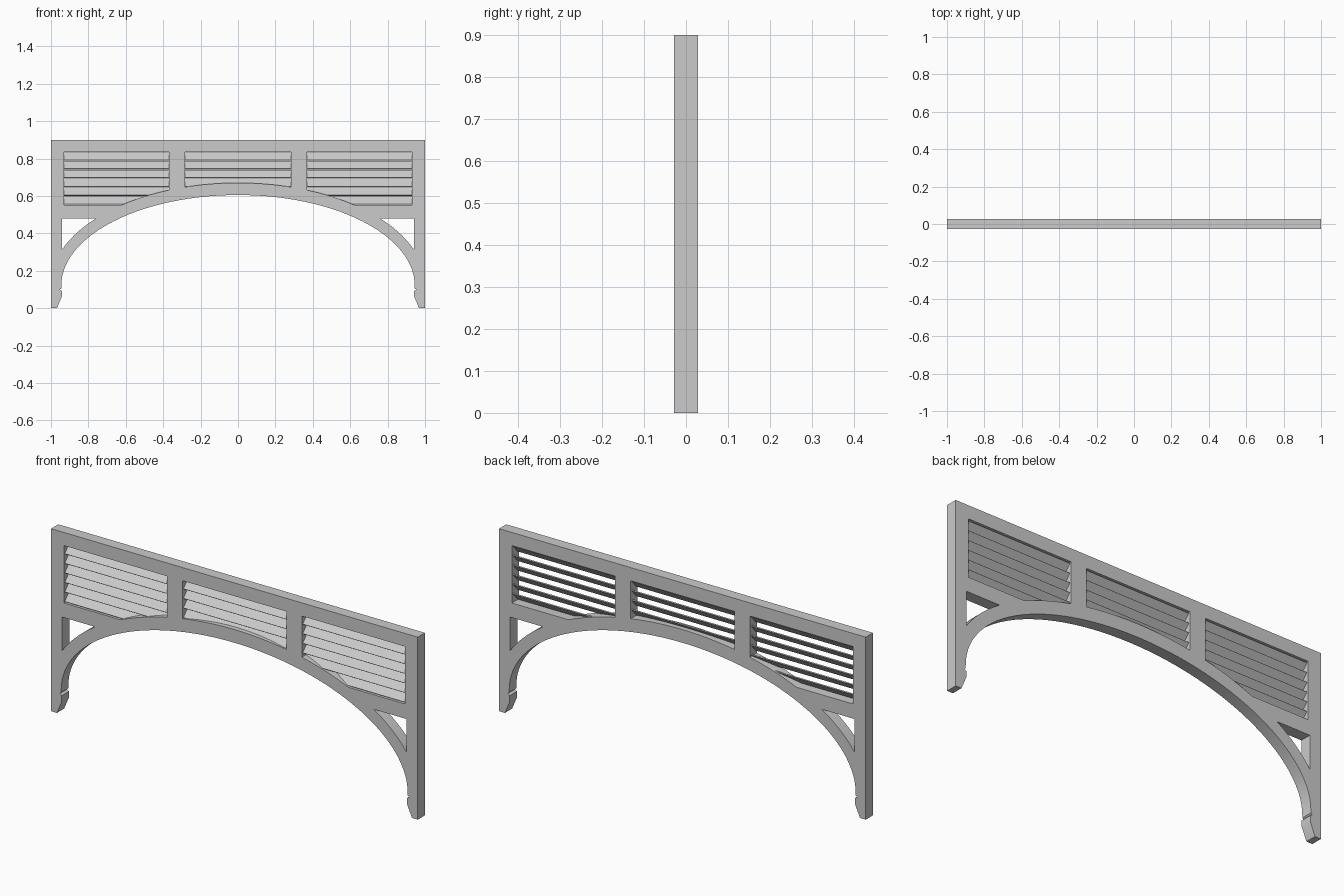
import bpy, bmesh, math

if "Cube" in bpy.data.objects:
    bpy.data.objects.remove(bpy.data.objects["Cube"])

DEPTH = 0.056
CZ = 0.12                      # centre height of both arch ellipses
IN_A, IN_B = 0.945, 0.485      # underside of arch
OUT_A, OUT_B = 1.005, 0.55     # upper edge of arch


def out_z(x):
    return CZ + OUT_B * math.sqrt(1 - (x / OUT_A) ** 2)


def out_x(z):
    return OUT_A * math.sqrt(1 - ((z - CZ) / OUT_B) ** 2)


def arc(x0, x1, n):
    """Points along the upper edge of the arch from x0 to x1."""
    xs = [x0 + (x1 - x0) * i / n for i in range(n + 1)]
    return [(x, out_z(x)) for x in xs]


def flip(pts):
    return [(-x, z) for x, z in reversed(pts)]


def plate(name, loops):
    """Flat outline with holes, extruded through the depth."""
    cu = bpy.data.curves.new(name, 'CURVE')
    cu.dimensions = '2D'
    cu.fill_mode = 'BOTH'
    cu.extrude = DEPTH / 2
    for pts in loops:
        sp = cu.splines.new('POLY')
        sp.points.add(len(pts) - 1)
        for p, (x, z) in zip(sp.points, pts):
            p.co = (x, z, 0, 1)
        sp.use_cyclic_u = True
    ob = bpy.data.objects.new(name, cu)
    bpy.context.collection.objects.link(ob)
    ob.rotation_euler.x = math.pi / 2
    bpy.ops.object.select_all(action='DESELECT')
    ob.select_set(True)
    bpy.context.view_layer.objects.active = ob
    bpy.ops.object.convert(target='MESH')
    ob = bpy.context.view_layer.objects.active
    bm = bmesh.new()
    bm.from_mesh(ob.data)
    bmesh.ops.remove_doubles(bm, verts=bm.verts, dist=1e-5)
    bmesh.ops.recalc_face_normals(bm, faces=bm.faces)
    bm.to_mesh(ob.data)
    bm.free()
    bpy.ops.object.shade_smooth_by_angle(angle=math.radians(30))
    return ob


def slat(name, x0, x1, z):
    """Tilted louvre, front edge low and back edge high."""
    bpy.ops.mesh.primitive_cube_add(size=1, location=((x0 + x1) / 2, 0, z),
                                    rotation=(math.radians(47), 0, 0))
    ob = bpy.context.object
    ob.name = name
    ob.scale = (x1 - x0, 0.056, 0.005)


# Outer outline: post, foot with small notch, elliptical arch, mirrored foot
foot = [(-1, 0.9), (-1, 0), (-0.968, 0), (-0.942, 0.062), (-0.942, 0.092),
        (-0.953, 0.099), (-0.945, 0.106)]
N = 56
arch = [(-IN_A * math.cos(math.pi * i / N), CZ + IN_B * math.sin(math.pi * i / N))
        for i in range(N + 1)]
outline = foot + arch + flip(foot)

# Openings: two corner spandrels, two side windows, one middle window
TOP, LOW, RAIL = 0.835, 0.552, 0.48
spandrel = [(-0.94, RAIL)] + arc(-0.94, -out_x(RAIL), 8)
side = [(-0.368, TOP), (-0.93, TOP), (-0.93, LOW)] + arc(-out_x(LOW), -0.368, 10)
middle = [(0.283, TOP), (-0.283, TOP)] + arc(-0.283, 0.283, 16)
plate("arch_frame", [outline, spandrel, flip(spandrel), side, flip(side), middle])

# Louvres, trimmed so that their ends stay buried inside the arch
PITCH = (TOP - LOW) / 6
for i in range(6):
    z = LOW + PITCH * (i + 0.5)
    inner = 0.47 if i == 0 else 0.36
    slat(f"left_slat_{i}", -0.935, -inner, z)
    slat(f"right_slat_{i}", inner, 0.935, z)
    if i > 1:
        slat(f"middle_slat_{i}", -0.29, 0.29, z)
